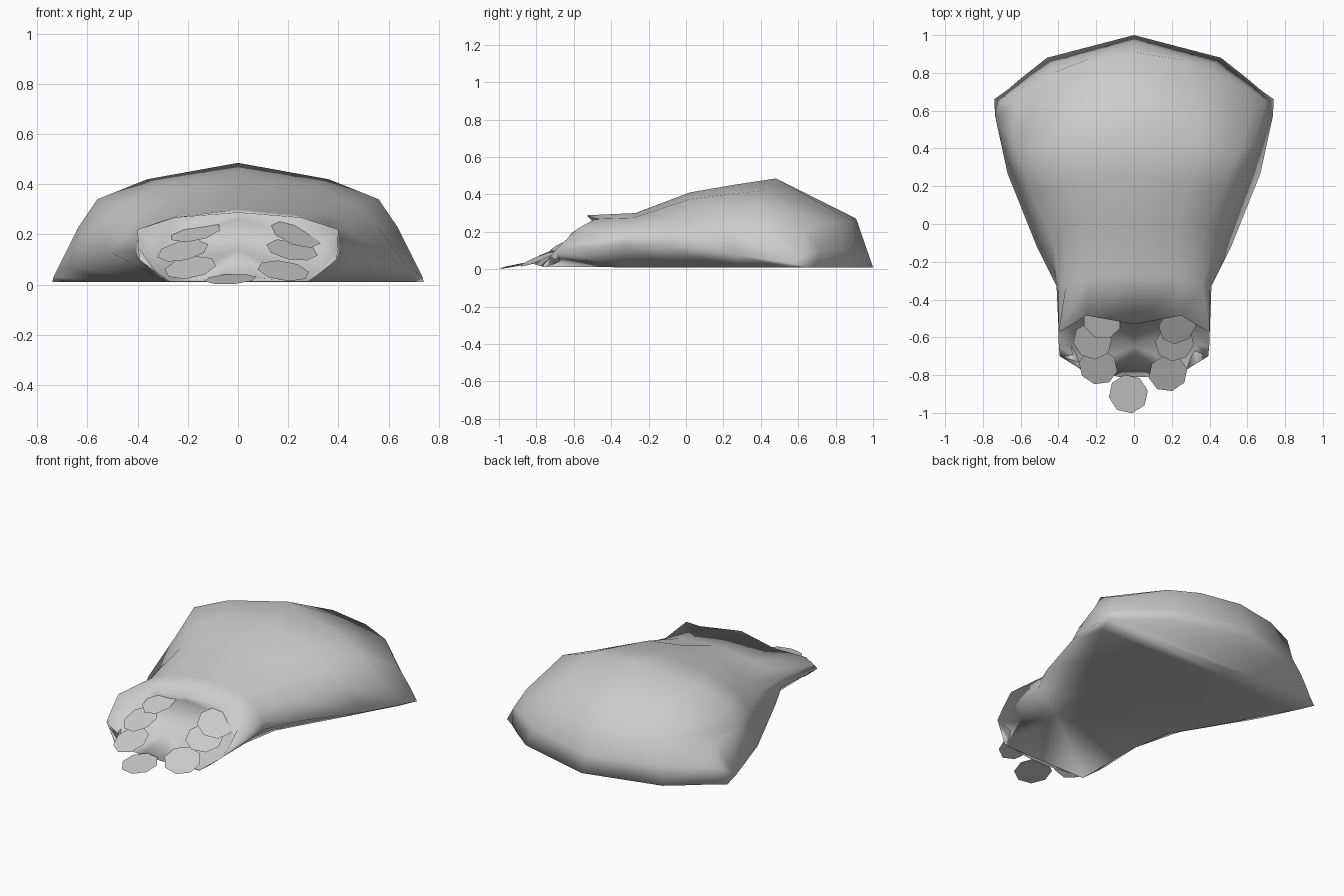
import bpy, bmesh, math
from mathutils import Matrix

if "Cube" in bpy.data.objects:
    bpy.data.objects.remove(bpy.data.objects["Cube"])

# Half cross-sections from mouth to back: centre line, shoulder, side, low, crease, ground edge
lip = [(0, -.50, .262), (.2, -.45, .20), (.32, -.52, .12), (.335, -.64, .06), (.31, -.70, .03), (.27, -.76, .012)]
rows = [
    lip,
    [(0, -.53, .288), (.25, -.485, .268), (.40, -.575, .22), (.398, -.65, .15), (.393, -.70, .10), (.28, -.77, .012)],
    [(0, -.27, .30), (.24, -.28, .275), (.36, -.32, .23), (.40, -.33, .18), (.41, -.33, .13), (.28, -.33, .01)],
    [(0, .02, .41), (.24, .02, .375), (.38, -.01, .29), (.44, -.07, .21), (.51, -.13, .13), (.32, -.10, .01)],
    [(0, .25, .45), (.30, .22, .40), (.47, .18, .32), (.55, .19, .24), (.67, .27, .075), (.52, .25, .01)],
    [(0, .48, .485), (.36, .42, .42), (.56, .38, .34), (.635, .42, .23), (.735, .57, .03), (.69, .55, .01)],
    [(0, .91, .27), (.25, .87, .265), (.43, .80, .25), (.63, .63, .21), (.70, .65, .09), (.74, .66, .01)],
    [(0, .965, .11), (.22, .905, .11), (.43, .845, .11), (.62, .71, .10), (.70, .65, .09), (.74, .66, .01)],
    [(0, 1, .01), (.23, .94, .01), (.46, .88, .01), (.60, .77, .01), (.67, .71, .01), (.74, .66, .01)],
]


def full(half):
    return [(-x, y, z) for x, y, z in reversed(half[1:])] + half


def make_object(name, bm, smooth):
    bmesh.ops.recalc_face_normals(bm, faces=bm.faces)
    for f in bm.faces:
        f.smooth = smooth
    me = bpy.data.meshes.new(name)
    bm.to_mesh(me)
    bm.free()
    ob = bpy.data.objects.new(name, me)
    bpy.context.collection.objects.link(ob)
    return ob


# Mound shell with flared mouth, tucked-in sides and flat underside
bm = bmesh.new()
grid = [[bm.verts.new(p) for p in full(r)] for r in rows]
for a, b in zip(grid, grid[1:]):
    for i in range(len(a) - 1):
        bm.faces.new((a[i], a[i + 1], b[i + 1], b[i]))
for a, b in zip(grid[:6], grid[1:7]):
    bm.faces.new((a[0], b[0], b[-1], a[-1]))
bm.faces.new(grid[-1])

# Ramp filling the mouth, highest along the middle
ring = grid[0] + [bm.verts.new((.08, -.81, .025)), bm.verts.new((-.08, -.81, .025))]
centre = bm.verts.new((0, -.65, .14))
for i, v in enumerate(ring):
    bm.faces.new((v, ring[(i + 1) % len(ring)], centre))
bm.faces.new((grid[0][0], grid[0][-1], ring[-2], ring[-1]))
bmesh.ops.remove_doubles(bm, verts=bm.verts, dist=.001)
make_object("mound_shell", bm, True)

# Flat stones around the ramp: position, forward tilt, sideways roll, turn
stones = [
    (-.03, -.90, .022, 11, -3, 10),
    (-.19, -.755, .068, 24, -10, 30), (-.22, -.62, .135, 22, -12, 5), (-.17, -.51, .21, 20, -12, 20),
    (.18, -.79, .055, 22, 8, 15), (.215, -.63, .138, 22, 10, 40), (.23, -.54, .20, 24, 20, 0),
]
bm = bmesh.new()
for x, y, z, tilt, roll, turn in stones:
    m = (Matrix.Translation((x, y, z)) @ Matrix.Rotation(math.radians(roll), 4, 'Y')
         @ Matrix.Rotation(math.radians(tilt), 4, 'X') @ Matrix.Rotation(math.radians(turn), 4, 'Z'))
    bmesh.ops.create_circle(bm, cap_ends=True, segments=8, radius=.105, matrix=m)
make_object("entrance_stones", bm, False)
